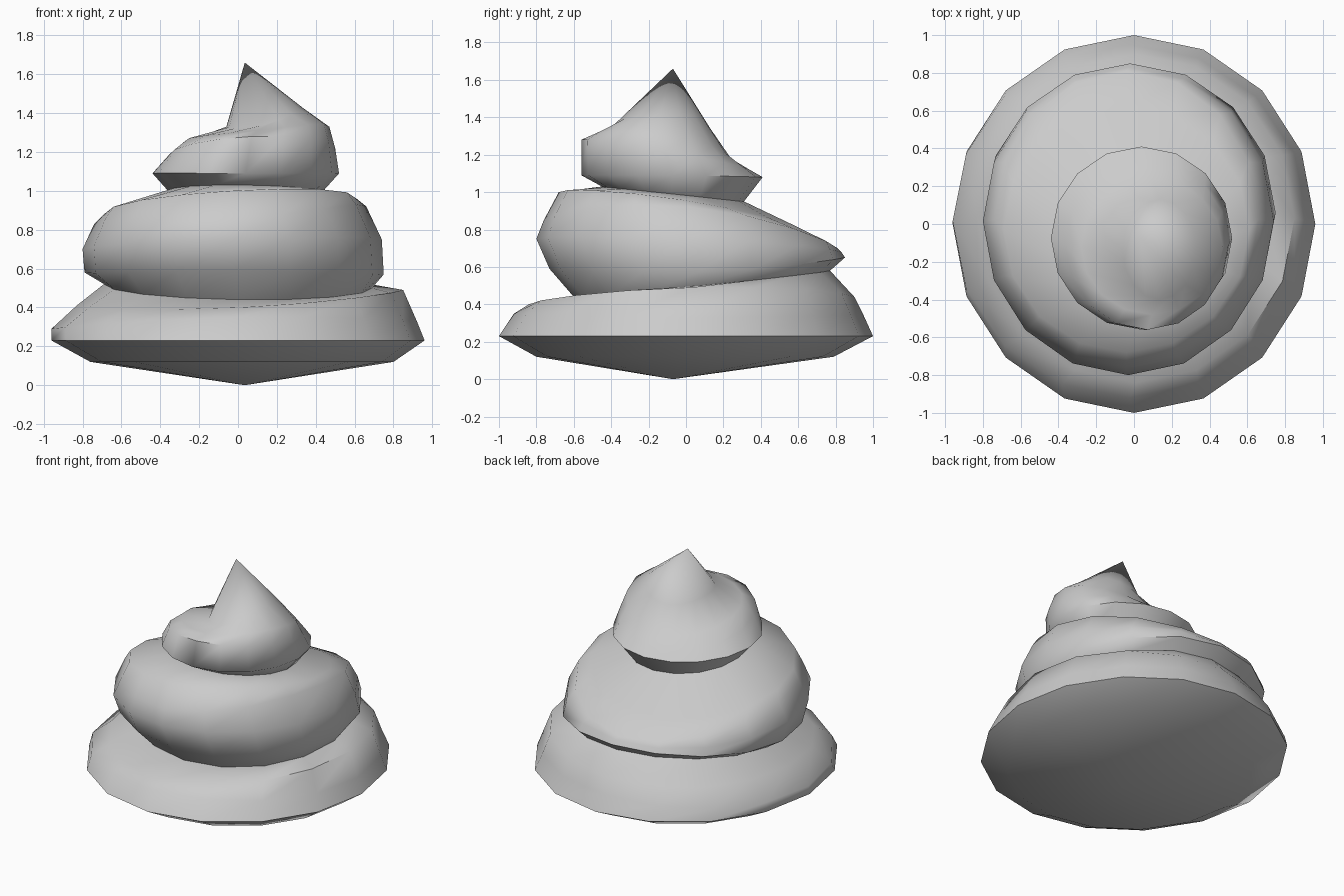
import bpy, bmesh
from math import sin, cos, pi, radians

if "Cube" in bpy.data.objects:
    bpy.data.objects.remove(bpy.data.objects["Cube"])

SIDES = 16

# Each ring: (right x, z), (back y, z), (left x, z), (front y, z)
crease_low = (.69, .50, .77, .58, -.69, .52, -.60, .44)
crease_high = (.43, .99, .31, .95, -.36, 1.0, -.45, 1.03)

base_rings = [
    (.80, .12, .79, .12, -.76, .12, -.80, .12),
    (.96, .23, 1.0, .23, -.96, .23, -1.0, .23),
    (.92, .33, .95, .34, -.96, .29, -.92, .35),
    (.85, .49, .90, .44, -.83, .41, -.84, .40),
    crease_low]
middle_rings = [
    crease_low,
    (.75, .57, .85, .65, -.79, .58, -.73, .59),
    (.74, .75, .83, .68, -.80, .70, -.80, .75),
    (.66, .92, .81, .70, -.74, .83, -.76, .85),
    (.61, .96, .62, .80, -.69, .88, -.68, 1.0),
    crease_high]
top_rings = [
    crease_high,
    (.52, 1.09, .41, 1.08, -.44, 1.09, -.56, 1.09),
    (.50, 1.22, .34, 1.12, -.36, 1.18, -.56, 1.28),
    (.47, 1.33, .24, 1.18, -.28, 1.25, -.48, 1.31),
    (.33, 1.43, .13, 1.34, -.06, 1.33, -.40, 1.34)]


def ring_point(ring, a):
    """Point on a tilted elliptical ring through its four key points."""
    xr, zr, yb, zb, xl, zl, yf, zf = ring
    c, s = cos(a), sin(a)
    x = (xr + xl) / 2 + (xr - xl) / 2 * c
    y = (yb + yf) / 2 + (yb - yf) / 2 * s
    z = ((zr + zb + zl + zf) / 4 + (zr - zl) / 2 * c + (zb - zf) / 2 * s
         + (zr + zl - zb - zf) / 4 * cos(2 * a))
    return x, y, z


def coil(name, rings, bottom=None, tip=None):
    """Loft rings into a coil, optionally closed to a point."""
    bm = bmesh.new()
    rows = [[bm.verts.new(ring_point(r, 2 * pi * i / SIDES)) for i in range(SIDES)]
            for r in rings]
    low = bm.verts.new(bottom) if bottom else None
    high = bm.verts.new(tip) if tip else None
    for i in range(SIDES):
        j = (i + 1) % SIDES
        for a, b in zip(rows, rows[1:]):
            bm.faces.new((a[i], a[j], b[j], b[i]))
        if low:
            bm.faces.new((low, rows[0][j], rows[0][i]))
        if high:
            bm.faces.new((rows[-1][i], rows[-1][j], high))
    me = bpy.data.meshes.new(name)
    bm.to_mesh(me)
    bm.free()
    ob = bpy.data.objects.new(name, me)
    bpy.context.collection.objects.link(ob)
    bpy.ops.object.select_all(action='DESELECT')
    ob.select_set(True)
    bpy.context.view_layer.objects.active = ob
    bpy.ops.object.shade_smooth_by_angle(angle=radians(60))
    return ob


# Three stacked swirl coils
coil("base_coil", base_rings, bottom=(.035, -.07, 0))
coil("middle_coil", middle_rings)
coil("top_coil", top_rings, tip=(.035, -.07, 1.66))
